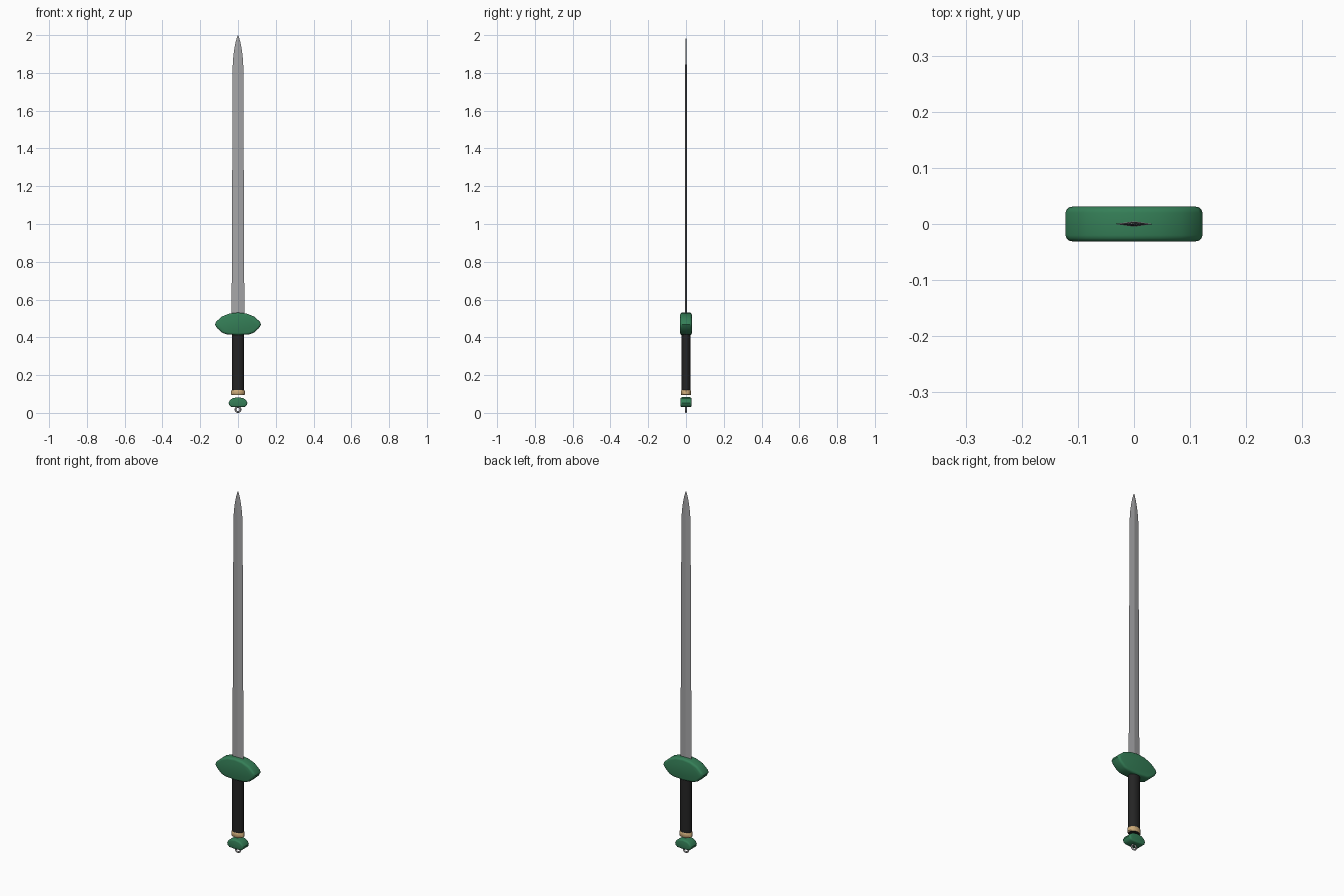
import bpy, bmesh, math

if "Cube" in bpy.data.objects:
    bpy.data.objects.remove(bpy.data.objects["Cube"])


def material(name, rgb):
    m = bpy.data.materials.new(name)
    m.diffuse_color = (*rgb, 1)
    m.use_nodes = True
    m.node_tree.nodes["Principled BSDF"].inputs["Base Color"].default_value = m.diffuse_color
    return m


steel = material("grey steel", (0.38, 0.38, 0.39))
green = material("green enamel", (0.035, 0.21, 0.095))
black = material("black leather", (0.018, 0.018, 0.018))
gold = material("pale gold", (0.60, 0.40, 0.19))


def make(name, verts, faces, mat, smooth=None):
    me = bpy.data.meshes.new(name)
    me.from_pydata(verts, [], faces)
    bm = bmesh.new()
    bm.from_mesh(me)
    bmesh.ops.recalc_face_normals(bm, faces=bm.faces)
    bm.to_mesh(me)
    bm.free()
    ob = bpy.data.objects.new(name, me)
    bpy.context.collection.objects.link(ob)
    me.materials.append(mat)
    if smooth:
        bpy.ops.object.select_all(action='DESELECT')
        ob.select_set(True)
        bpy.context.view_layer.objects.active = ob
        bpy.ops.object.shade_smooth_by_angle(angle=math.radians(smooth))
    return ob


def loft(name, rings, mat, smooth=None, caps=True):
    """Join equal rings of points into one closed skin."""
    n = len(rings[0])
    verts = [p for r in rings for p in r]
    faces = [(k * n + i, k * n + (i + 1) % n, (k + 1) * n + (i + 1) % n, (k + 1) * n + i)
             for k in range(len(rings) - 1) for i in range(n)]
    if caps:
        faces += [tuple(range(n)), tuple(range(len(verts) - n, len(verts)))]
    return make(name, verts, faces, mat, smooth)


def slab(name, half, depth, bevel, mat):
    """Mirror a half profile in x, extrude along y and round the edges."""
    prof = half + [(-x, z) for x, z in reversed(half) if x > 0]
    ob = loft(name, [[(x, y, z) for x, z in prof] for y in (-depth, depth)], mat)
    b = ob.modifiers.new("round edges", 'BEVEL')
    b.width = bevel
    b.segments = 3
    b.limit_method = 'ANGLE'
    b.angle_limit = math.radians(60)
    bpy.ops.object.select_all(action='DESELECT')
    ob.select_set(True)
    bpy.context.view_layer.objects.active = ob
    bpy.ops.object.modifier_apply(modifier=b.name)
    bpy.ops.object.shade_smooth_by_angle(angle=math.radians(40))
    return ob


def oval(rx, ry, z, n=24):
    return [(rx * math.cos(2 * math.pi * i / n), ry * math.sin(2 * math.pi * i / n), z)
            for i in range(n)]


# Blade: tapering diamond section with a curved point
sections = [(0.48, 0.034, 0.005), (1.84, 0.028, 0.004), (1.89, 0.0245, 0.0036),
            (1.93, 0.019, 0.003), (1.965, 0.012, 0.002), (1.99, 0.005, 0.001),
            (2.0, 0.0005, 0.0003)]
loft("blade", [[(w, 0, z), (0, t, z), (-w, 0, z), (0, -t, z)] for z, w, t in sections], steel)

# Guard and pommel: rounded slabs with a domed profile
slab("guard", [(0, 0.412), (0.06, 0.416), (0.085, 0.425), (0.112, 0.450), (0.122, 0.468),
               (0.116, 0.483), (0.085, 0.510), (0.045, 0.526), (0, 0.531)], 0.031, 0.011, green)
slab("pommel", [(0, 0.030), (0.036, 0.032), (0.046, 0.040), (0.050, 0.053),
                (0.043, 0.067), (0.028, 0.078), (0, 0.083)], 0.029, 0.008, green)

# Grip: oval handle
loft("grip", [oval(0.031, 0.024, 0.094), oval(0.031, 0.024, 0.425)], black, 40)

# Collar: gold band round the bottom of the grip
loft("collar", [oval(0.031, 0.024, 0.094), oval(0.036, 0.0265, 0.097),
                oval(0.036, 0.0265, 0.117), oval(0.031, 0.024, 0.121)], gold, 50, caps=False)

# Small hanging ring under the pommel
bpy.ops.mesh.primitive_torus_add(location=(0, 0, 0.018), rotation=(math.pi / 2, 0, 0),
                                 major_segments=24, minor_segments=8,
                                 major_radius=0.0135, minor_radius=0.0045)
ring = bpy.context.object
ring.name = "pommel_ring"
ring.data.materials.append(steel)
bpy.ops.object.shade_smooth_by_angle(angle=math.radians(60))
